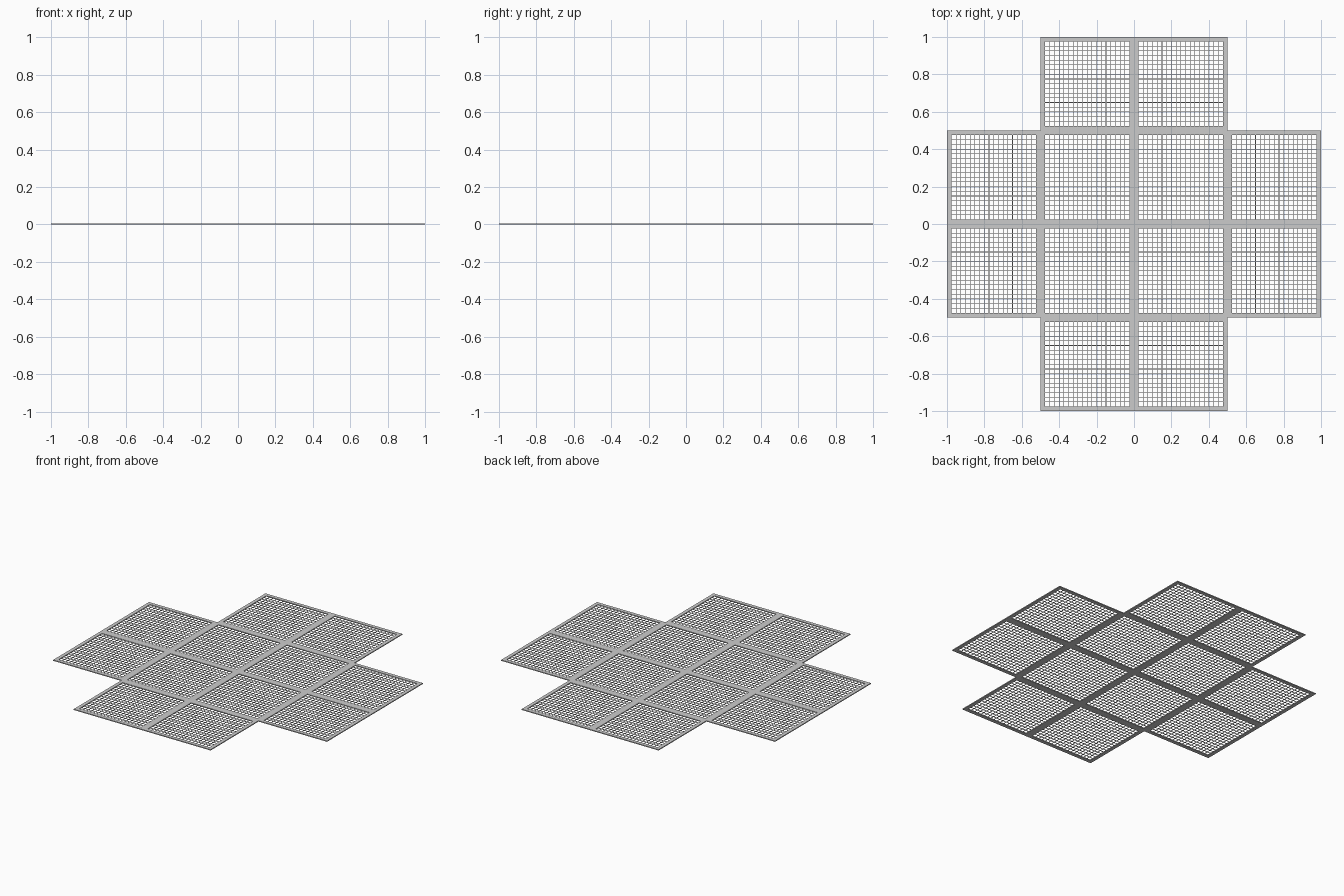
import bpy, bmesh
from mathutils import Matrix

if "Cube" in bpy.data.objects:
    bpy.data.objects.remove(bpy.data.objects["Cube"])

TILE = 0.5       # panel size
RIM = 0.024      # frame width
H = 0.006        # frame height
CELLS = 18       # mesh openings per side
WIRE = 0.003     # wire width


def add_box(bm, x0, x1, y0, y1, z0, z1):
    m = Matrix.Translation(((x0 + x1) / 2, (y0 + y1) / 2, (z0 + z1) / 2))
    m = m @ Matrix.Diagonal((x1 - x0, y1 - y0, z1 - z0, 1))
    bmesh.ops.create_cube(bm, size=1, matrix=m)


def finish(bm, name):
    me = bpy.data.meshes.new(name)
    bm.to_mesh(me)
    bm.free()
    return me


# Square rim: mitred ring extruded upward
h = TILE / 2
bm = bmesh.new()
corners = [(-1, -1), (1, -1), (1, 1), (-1, 1)]
outer = [bm.verts.new((x * h, y * h, 0)) for x, y in corners]
inner = [bm.verts.new((x * (h - RIM), y * (h - RIM), 0)) for x, y in corners]
faces = [bm.faces.new((outer[i], outer[(i + 1) % 4], inner[(i + 1) % 4], inner[i]))
         for i in range(4)]
ext = bmesh.ops.extrude_face_region(bm, geom=faces, use_keep_orig=True)
bmesh.ops.translate(bm, vec=(0, 0, H),
                    verts=[g for g in ext["geom"] if isinstance(g, bmesh.types.BMVert)])
bmesh.ops.recalc_face_normals(bm, faces=bm.faces)
frame_mesh = finish(bm, "panel_frame")

# Wire grid inside the rim
bm = bmesh.new()
a = h - RIM
for i in range(1, CELLS):
    c = -a + 2 * a * i / CELLS
    add_box(bm, c - WIRE / 2, c + WIRE / 2, -a, a, 0.0015, 0.0045)
    add_box(bm, -a, a, c - WIRE / 2, c + WIRE / 2, 0.0015, 0.0045)
grid_mesh = finish(bm, "wire_grid")

# Twelve panels laid out as a plus shape
for ix in range(4):
    for iy in range(4):
        if ix in (0, 3) and iy in (0, 3):
            continue
        for name, me in (("panel_frame", frame_mesh), ("wire_grid", grid_mesh)):
            ob = bpy.data.objects.new(f"{name}_{ix}_{iy}", me)
            ob.location = ((ix - 1.5) * TILE, (iy - 1.5) * TILE, 0)
            bpy.context.collection.objects.link(ob)
